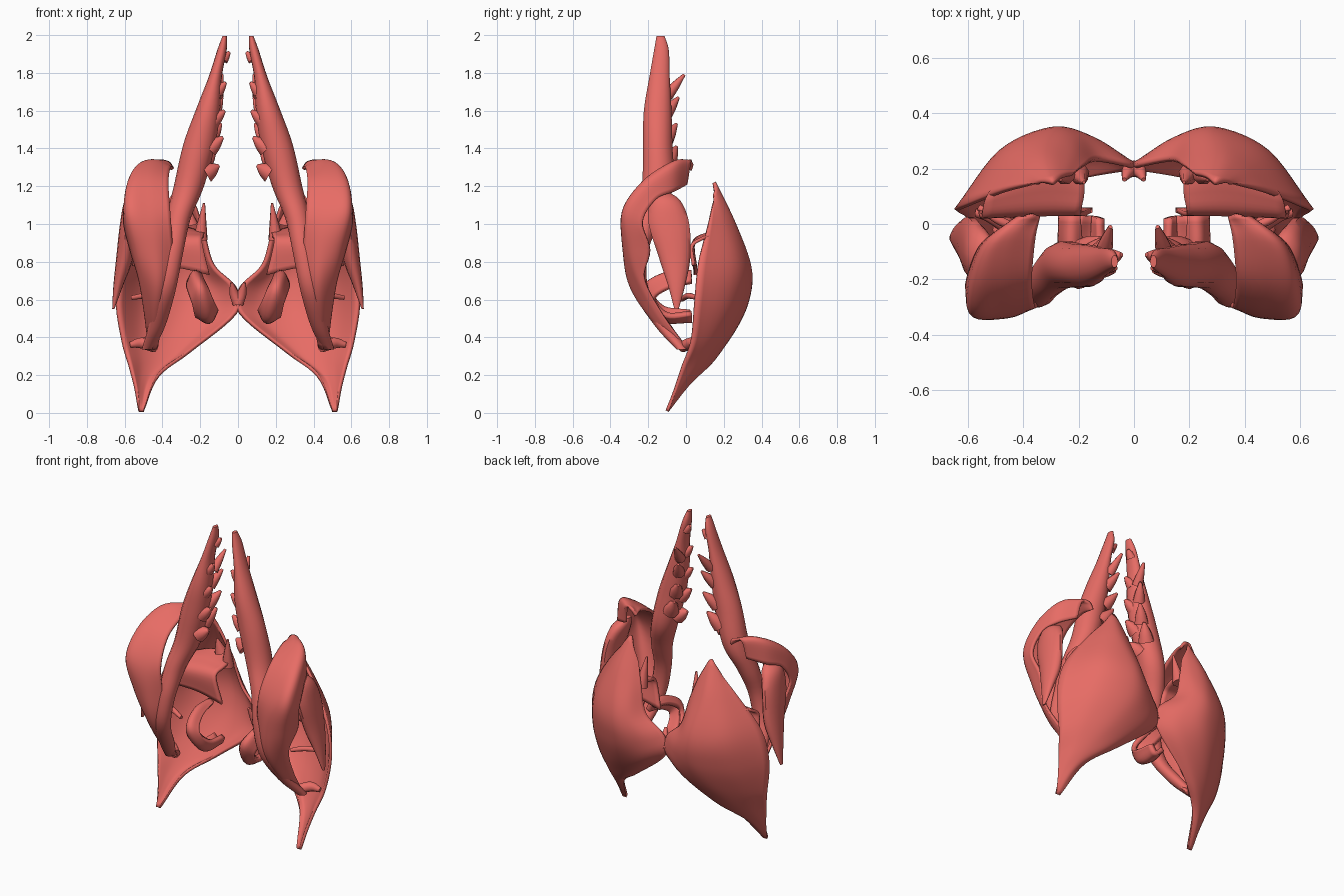
import bpy, math
from mathutils import Vector

mat = bpy.data.materials.new("coral")
mat.diffuse_color = (0.80, 0.15, 0.13, 1)


def spline(pts, n):
    """Catmull-Rom curve through tuples of any size."""
    out = []
    m = len(pts)
    for i in range(m - 1):
        p1, p2 = pts[i], pts[i + 1]
        p0 = pts[i - 1] if i else [2 * a - b for a, b in zip(p1, p2)]
        p3 = pts[i + 2] if i + 2 < m else [2 * b - a for a, b in zip(p1, p2)]
        for k in range(n):
            t = k / n
            out.append([0.5 * (2 * b + (c - a) * t + (2 * a - 5 * b + 4 * c - d) * t * t
                               + (3 * b - a - 3 * c + d) * t ** 3)
                        for a, b, c, d in zip(p0, p1, p2, p3)])
    out.append(list(pts[-1]))
    return out


def finish(name, verts, faces, thick=0):
    me = bpy.data.meshes.new(name)
    me.from_pydata(verts, [], faces)
    ob = bpy.data.objects.new(name, me)
    bpy.context.collection.objects.link(ob)
    me.materials.append(mat)
    if thick:
        s = ob.modifiers.new("thickness", 'SOLIDIFY')
        s.thickness, s.offset = thick, 0
    ob.modifiers.new("mirror", 'MIRROR')
    bpy.ops.object.select_all(action='DESELECT')
    ob.select_set(True)
    bpy.context.view_layer.objects.active = ob
    bpy.ops.object.shade_smooth_by_angle(angle=math.radians(45))
    return ob


def sheet(name, rows, thick=0.018, n=6):
    """Curved sheet through rows of control points."""
    cols = [spline(c, n) for c in zip(*rows)]
    grid = [spline(r, n) for r in zip(*cols)]
    w = len(grid[0])
    verts = [p for r in grid for p in r]
    faces = [(i * w + j, i * w + j + 1, (i + 1) * w + j + 1, (i + 1) * w + j)
             for i in range(len(grid) - 1) for j in range(w - 1)]
    return finish(name, verts, faces, thick)


def tube_faces(rows, sides):
    f = [(i * sides + k, i * sides + (k + 1) % sides,
          (i + 1) * sides + (k + 1) % sides, (i + 1) * sides + k)
         for i in range(rows - 1) for k in range(sides)]
    return f + [tuple(reversed(range(sides))), tuple(range((rows - 1) * sides, rows * sides))]


def limb(name, stations, n=5, sides=14):
    """Upright body of horizontal ellipses: x, y, z, x radius, y radius."""
    st = spline(stations, n)
    verts = [(x + a * math.cos(math.tau * k / sides), y + b * math.sin(math.tau * k / sides), z)
             for x, y, z, a, b in st for k in range(sides)]
    return finish(name, verts, tube_faces(len(st), sides))


def tube(name, path, n=5, sides=10):
    """Tube along a path of x, y, z, radius."""
    st = spline(path, n)
    verts = []
    for i, s in enumerate(st):
        a, b = st[max(i - 1, 0)], st[min(i + 1, len(st) - 1)]
        d = (Vector(b[:3]) - Vector(a[:3])).normalized()
        u = d.cross(Vector((0.3, 0.1, 1))).normalized()
        v = d.cross(u)
        for k in range(sides):
            t = math.tau * k / sides
            verts.append(Vector(s[:3]) + max(s[3], 0.002) * (u * math.cos(t) + v * math.sin(t)))
    return finish(name, verts, tube_faces(len(st), sides))


# Large rear shell, bulging backward between inner and outer edges
sheet("rear_shell", [
    [(.22, .18, 1.08), (.26, .17, 1.16), (.29, .15, 1.22), (.32, .15, 1.19), (.34, .15, 1.15)],
    [(.18, .21, .95), (.24, .245, .98), (.32, .255, 1.0), (.40, .21, 1.0), (.47, .12, 1.0)],
    [(.13, .23, .78), (.21, .315, .78), (.31, .335, .77), (.47, .26, .78), (.60, .07, .80)],
    [(.01, .21, .66), (.13, .295, .62), (.29, .325, .60), (.49, .235, .59), (.64, .05, .60)],
    [(.01, .20, .53), (.16, .255, .47), (.34, .25, .44), (.50, .16, .41), (.61, .03, .38)],
    [(.25, .15, .33), (.34, .15, .29), (.43, .12, .27), (.51, .06, .25), (.57, -.02, .24)],
    [(.42, .04, .20), (.455, .025, .17), (.49, .0, .14), (.52, -.03, .13), (.54, -.06, .12)],
    [(.50, -.10, .01), (.506, -.10, .01), (.512, -.10, .01), (.518, -.10, .01), (.525, -.10, .01)]])

# Broad front strap curling backward at the top, with a lip on its outer side
sheet("front_strap", [
    [(.345, .03, 1.29), (.37, .035, 1.325), (.42, .02, 1.32), (.44, .0, 1.21)],
    [(.36, -.06, 1.29), (.46, -.06, 1.325), (.53, -.075, 1.30), (.54, -.07, 1.17)],
    [(.37, -.20, 1.21), (.48, -.22, 1.22), (.575, -.22, 1.21), (.585, -.16, 1.13)],
    [(.36, -.29, 1.05), (.47, -.32, 1.05), (.58, -.325, 1.06), (.60, -.23, 1.01)],
    [(.35, -.28, .85), (.44, -.325, .85), (.54, -.30, .86), (.565, -.19, .86)],
    [(.37, -.26, .68), (.43, -.29, .67), (.50, -.25, .69), (.52, -.22, .71)],
    [(.40, -.16, .50), (.44, -.18, .50), (.475, -.15, .51), (.49, -.13, .53)],
    [(.43, -.02, .35), (.45, -.03, .34), (.46, -.02, .35), (.47, -.01, .36)]])

# Long serrated jaw
limb("jaw_blade", [
    (.07, -.135, 1.995, .012, .022), (.085, -.13, 1.92, .025, .04),
    (.12, -.14, 1.78, .035, .055), (.16, -.15, 1.6, .065, .075),
    (.205, -.15, 1.42, .085, .08), (.26, -.15, 1.2, .08, .085),
    (.315, -.20, 1.03, .065, .07), (.345, -.25, .85, .055, .05),
    (.385, -.24, .65, .055, .045), (.43, -.12, .46, .045, .045),
    (.48, -.02, .335, .03, .03)])

# Teeth along the inner edge of the jaw: root and tip
teeth = [((.08, -.12, 1.87), (.045, -.11, 1.91)), ((.11, -.10, 1.68), (.085, -.01, 1.79)),
         ((.11, -.15, 1.70), (.065, -.16, 1.75)), ((.13, -.11, 1.58), (.085, -.04, 1.67)),
         ((.13, -.16, 1.55), (.07, -.17, 1.60)), ((.15, -.11, 1.44), (.09, -.05, 1.53)),
         ((.15, -.16, 1.40), (.08, -.17, 1.46)), ((.18, -.10, 1.32), (.12, -.05, 1.41)),
         ((.17, -.16, 1.27), (.10, -.16, 1.31))]
for i, (a, b) in enumerate(teeth):
    r = 0.03 + 0.003 * i
    mid = [(p + q) / 2 for p, q in zip(a, b)]
    tube("jaw_tooth", [(*a, r), (*mid, r * .7), (*b, .008)], n=3, sides=8)

# Leaf shaped side lobe
limb("side_lobe", [
    (.52, -.13, 1.175, .02, .03), (.55, -.11, 1.12, .05, .085),
    (.58, -.09, 1.0, .045, .11), (.60, -.06, .82, .045, .085),
    (.635, -.05, .67, .025, .045), (.66, -.05, .55, .006, .012)])

# Inner shelf in front of the rear shell
sheet("inner_shelf", [
    [(.18, .20, .95), (.18, .11, .94), (.19, .04, .90), (.15, .05, .73)],
    [(.32, .22, .98), (.33, .12, .95), (.34, .04, .90), (.33, .05, .77)],
    [(.52, .12, .93), (.54, .08, .92), (.55, .03, .88), (.56, .04, .78)]])

# Small upper horns on the shell rim
for a, b in [((.20, .18, .92), (.18, .15, 1.11)), ((.25, .18, 1.0), (.265, .16, 1.09))]:
    tube("rim_horn", [(*a, .04), (*b, .006)], n=3, sides=8)

# Curled inner spoon
sheet("inner_spoon", [
    [(.20, .03, .73), (.23, .03, .74), (.26, .03, .69)],
    [(.19, -.10, .70), (.23, -.11, .73), (.26, -.09, .66)],
    [(.16, -.18, .64), (.20, -.22, .65), (.24, -.17, .60)],
    [(.12, -.12, .56), (.16, -.13, .50), (.22, -.10, .52)],
    [(.12, .02, .54), (.15, .03, .49), (.20, .03, .53)]], thick=0.03)

# Thin cross bar, lower foot and centre joint
tube("cross_bar", [(.40, -.02, .60, .012), (.48, .01, .62, .016), (.56, .06, .61, .012)])
tube("lower_foot", [(.44, -.02, .35, .03), (.51, .03, .37, .03), (.57, .04, .36, .015)])
tube("centre_joint", [(.0, .20, .58, .03), (.02, .19, .63, .025), (.035, .16, .69, .008)])
